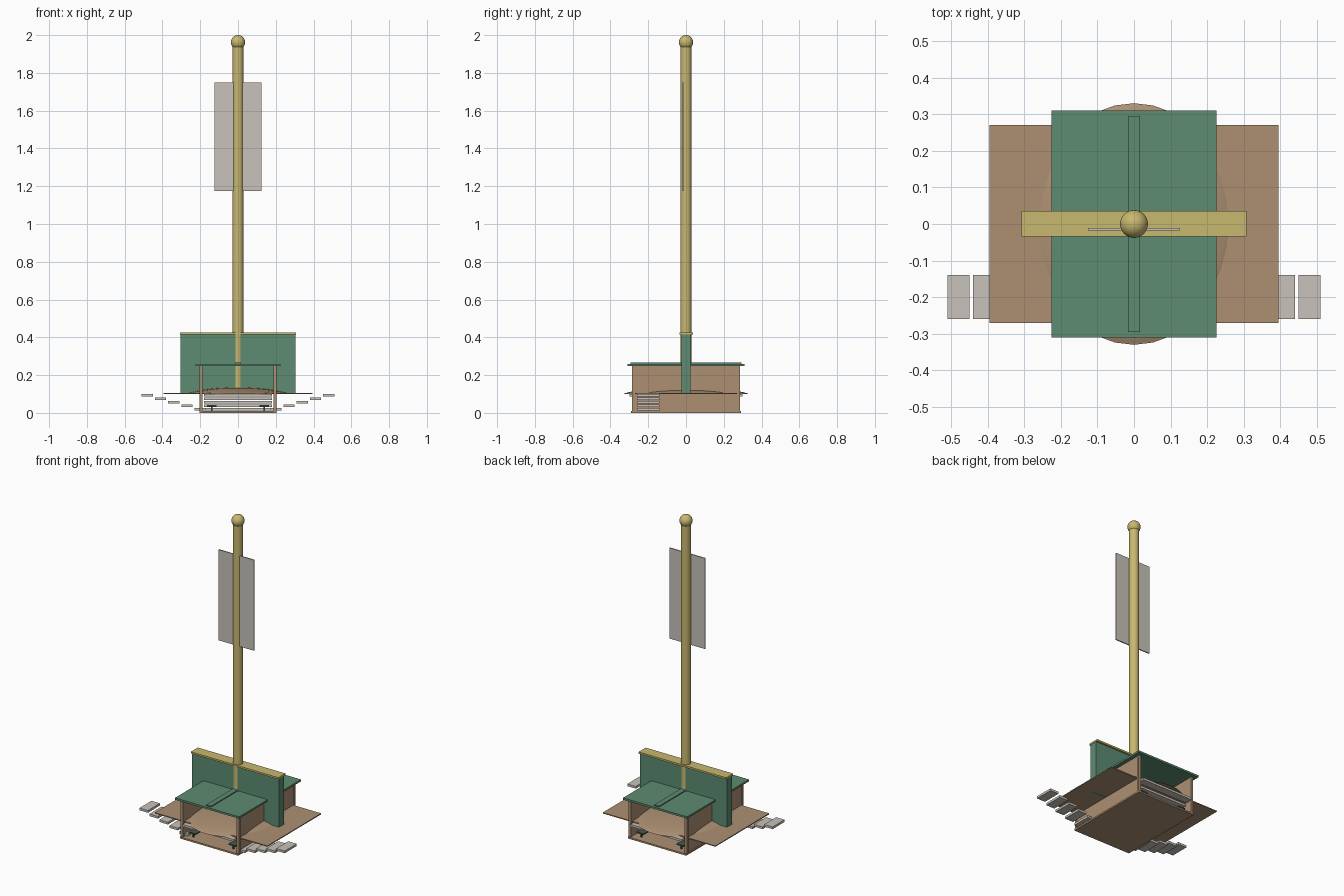
import bpy, bmesh, math
from mathutils import Matrix

cube = bpy.data.objects.get("Cube")
if cube:
    bpy.data.objects.remove(cube)


def material(name, rgb):
    m = bpy.data.materials.new(name)
    m.use_nodes = True
    col = (*rgb, 1)
    m.diffuse_color = col
    m.node_tree.nodes["Principled BSDF"].inputs["Base Color"].default_value = col
    return m


GREEN = material("painted green", (0.11, 0.26, 0.17))
TAN = material("tan stone", (0.42, 0.28, 0.17))
GOLD = material("pale gold", (0.58, 0.48, 0.16))
GREY = material("light grey", (0.58, 0.54, 0.49))
DARK = material("dark green", (0.06, 0.11, 0.08))


def finish(name, bm, mat, smooth=False):
    me = bpy.data.meshes.new(name)
    bmesh.ops.recalc_face_normals(bm, faces=bm.faces)
    bm.to_mesh(me)
    bm.free()
    me.materials.append(mat)
    ob = bpy.data.objects.new(name, me)
    bpy.context.collection.objects.link(ob)
    if smooth:
        bpy.ops.object.select_all(action="DESELECT")
        ob.select_set(True)
        bpy.context.view_layer.objects.active = ob
        bpy.ops.object.shade_smooth_by_angle(angle=math.radians(40))
    return ob


def box(name, xs, ys, zs, mat):
    """Box from its min and max along each axis."""
    bm = bmesh.new()
    spans = (xs, ys, zs)
    size = [b - a for a, b in spans]
    mid = [(a + b) / 2 for a, b in spans]
    bmesh.ops.create_cube(bm, size=1, matrix=Matrix.Translation(mid) @ Matrix.Diagonal((*size, 1)))
    return finish(name, bm, mat)


def mirrored(span, s):
    return tuple(sorted((span[0] * s, span[1] * s)))


# Floor, deck and roof
box("floor_plate", (-0.205, 0.205), (-0.29, 0.29), (0, 0.01), TAN)
box("deck", (-0.395, 0.395), (-0.27, 0.27), (0.1, 0.106), TAN)
box("roof", (-0.225, 0.225), (-0.31, 0.31), (0.248, 0.26), GREEN)
box("roof_ridge", (-0.017, 0.017), (-0.295, 0.295), (0.26, 0.266), GREEN)

# Side walls, corner posts and low rails
for s, side in ((1, "left"), (-1, "right")):
    box(f"{side}_wall", mirrored((0.19, 0.2), s), (-0.275, 0.275), (0.01, 0.248), TAN)
    for t, end in ((-1, "front"), (1, "back")):
        box(f"{end}_{side}_post", mirrored((0.188, 0.205), s), mirrored((0.27, 0.285), t), (0.01, 0.248), TAN)
    box(f"{side}_rail_top", mirrored((0.115, 0.165), s), (-0.26, 0.26), (0.034, 0.042), DARK)
    for t in (-1, 1):
        box(f"{side}_rail_leg", mirrored((0.136, 0.144), s), mirrored((0.24, 0.25), t), (0.01, 0.034), DARK)

# Floating steps, rising outward on all four sides
for i in range(5):
    z = (0.012 + 0.0185 * i, 0.026 + 0.0185 * i)
    x = 0.17 + 0.07 * i
    y = 0.08 + 0.055 * i
    for s, side in ((1, "left"), (-1, "right")):
        box(f"{side}_step", mirrored((x, x + 0.06), s), (-0.26, -0.14), z, GREY)
    y -= 0.05
    for t, end in ((-1, "front"), (1, "back")):
        box(f"{end}_step", (-0.18, 0.18), mirrored((y, y + 0.05), t), z, GREY)

# Shallow mound on the deck
bm = bmesh.new()
bmesh.ops.create_uvsphere(bm, u_segments=32, v_segments=16, radius=1)
bmesh.ops.bisect_plane(bm, geom=bm.verts[:] + bm.edges[:] + bm.faces[:], plane_co=(0, 0, 0),
                       plane_no=(0, 0, 1), clear_inner=True)
for v in bm.verts:
    v.co = (v.co.x * 0.27, v.co.y * 0.33, 0.1 + 0.035 * max(v.co.z, 0) ** 1.4)
finish("mound", bm, TAN, True)

# Cross wall with its coping
box("cross_wall", (-0.305, 0.305), (-0.025, 0.025), (0.1, 0.414), GREEN)
box("wall_coping", (-0.307, 0.307), (-0.034, 0.036), (0.414, 0.425), GOLD)

# Mast, finial and banner
bm = bmesh.new()
bmesh.ops.create_cone(bm, cap_ends=True, segments=32, radius1=0.029, radius2=0.029, depth=1.85,
                      matrix=Matrix.Translation((0, 0, 1.025)))
finish("mast", bm, GOLD, True)
bm = bmesh.new()
bmesh.ops.create_uvsphere(bm, u_segments=32, v_segments=16, radius=0.038,
                          matrix=Matrix.Translation((0, 0, 1.962)))
finish("finial", bm, GOLD, True)
box("banner", (-0.125, 0.125), (-0.018, -0.011), (1.175, 1.75), GREY)
